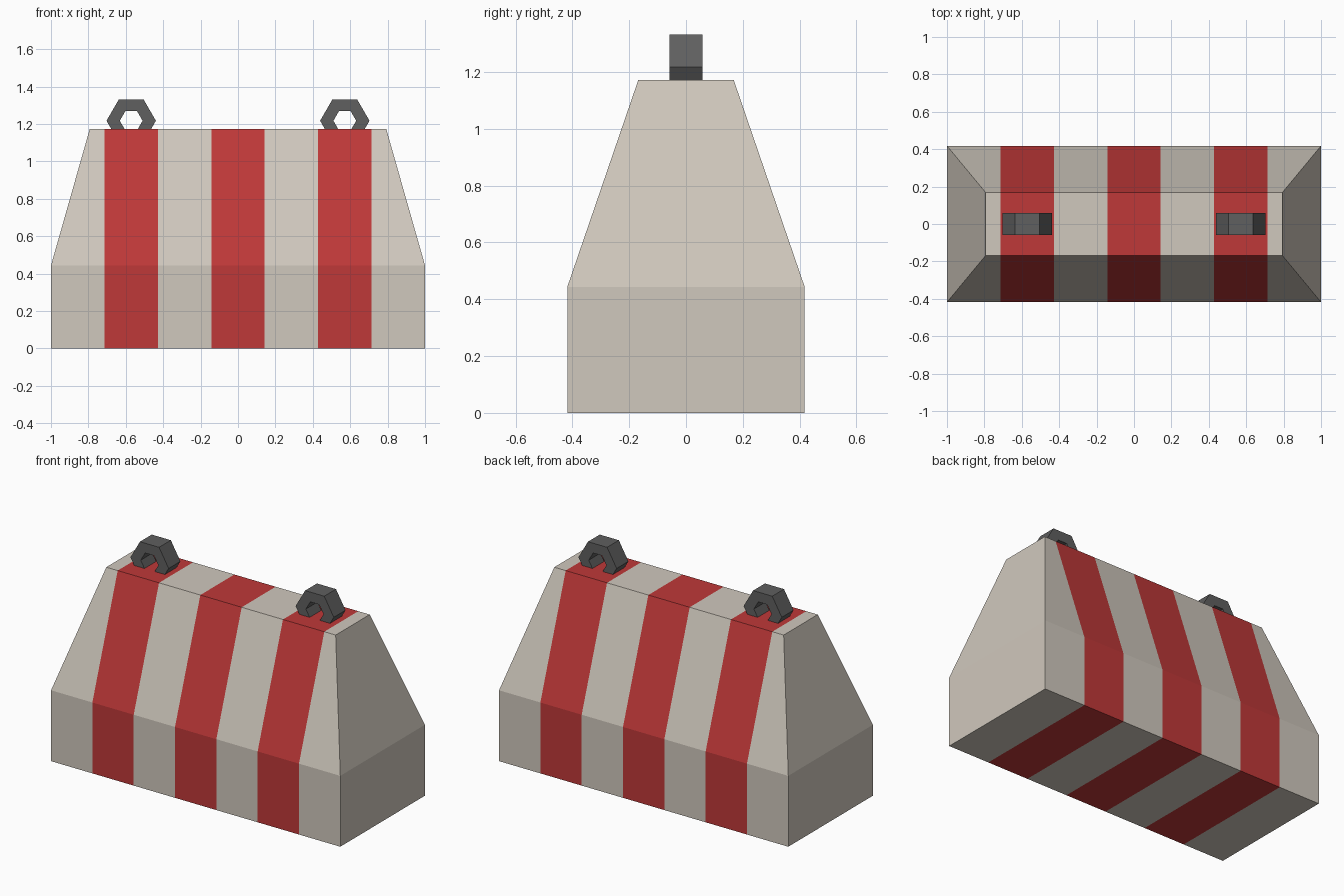
import bpy, bmesh, math
from mathutils import Vector

if "Cube" in bpy.data.objects:
    bpy.data.objects.remove(bpy.data.objects["Cube"])


def material(name, rgb):
    m = bpy.data.materials.new(name)
    m.diffuse_color = (*rgb, 1)
    m.use_nodes = True
    m.node_tree.nodes["Principled BSDF"].inputs["Base Color"].default_value = m.diffuse_color
    return m


concrete = material("concrete_beige", (0.63, 0.58, 0.51))
red = material("stripe_red", (0.52, 0.04, 0.04))
steel = material("dark_steel", (0.115, 0.115, 0.115))


def add_object(name, bm, mats):
    bmesh.ops.recalc_face_normals(bm, faces=bm.faces[:])
    me = bpy.data.meshes.new(name)
    bm.to_mesh(me)
    bm.free()
    for m in mats:
        me.materials.append(m)
    ob = bpy.data.objects.new(name, me)
    bpy.context.collection.objects.link(ob)
    return ob


def bridge(bm, a, b):
    for i in range(len(a)):
        j = (i + 1) % len(a)
        bm.faces.new((a[i], a[j], b[j], b[i]))


# Barrier body: straight base with a tapered upper part
bm = bmesh.new()
rings = []
for hx, hy, z in ((1, 0.418, 0), (1, 0.418, 0.443), (0.793, 0.168, 1.172)):
    rings.append([bm.verts.new((sx * hx, sy * hy, z))
                  for sx, sy in ((-1, -1), (1, -1), (1, 1), (-1, 1))])
bridge(bm, rings[0], rings[1])
bridge(bm, rings[1], rings[2])
bm.faces.new(rings[0])
bm.faces.new(rings[2])

# Painted stripes: cut the body at seven-part divisions, colour alternate bands
for k in range(6):
    bmesh.ops.bisect_plane(bm, geom=bm.verts[:] + bm.edges[:] + bm.faces[:],
                           plane_co=Vector(((2 * k - 5) / 7, 0, 0)),
                           plane_no=Vector((1, 0, 0)))
for f in bm.faces:
    band = int((f.calc_center_median().x + 1) * 3.5)
    f.material_index = 1 if band in (1, 3, 5) and abs(f.normal.x) < 0.1 else 0
add_object("barrier_body", bm, [concrete, red])


# Lifting loops: hexagonal rings half sunk into the top
def lifting_loop(name, x):
    bm = bmesh.new()
    loops = []
    for r, y in ((0.132, -0.058), (0.132, 0.058), (0.061, 0.058), (0.061, -0.058)):
        loops.append([bm.verts.new((r * math.cos(i * math.pi / 3), y,
                                    r * math.sin(i * math.pi / 3))) for i in range(6)])
    for i in range(4):
        bridge(bm, loops[i], loops[(i + 1) % 4])
    add_object(name, bm, [steel]).location = (x, 0, 1.217)


lifting_loop("lifting_loop_left", -0.571)
lifting_loop("lifting_loop_right", 0.571)
